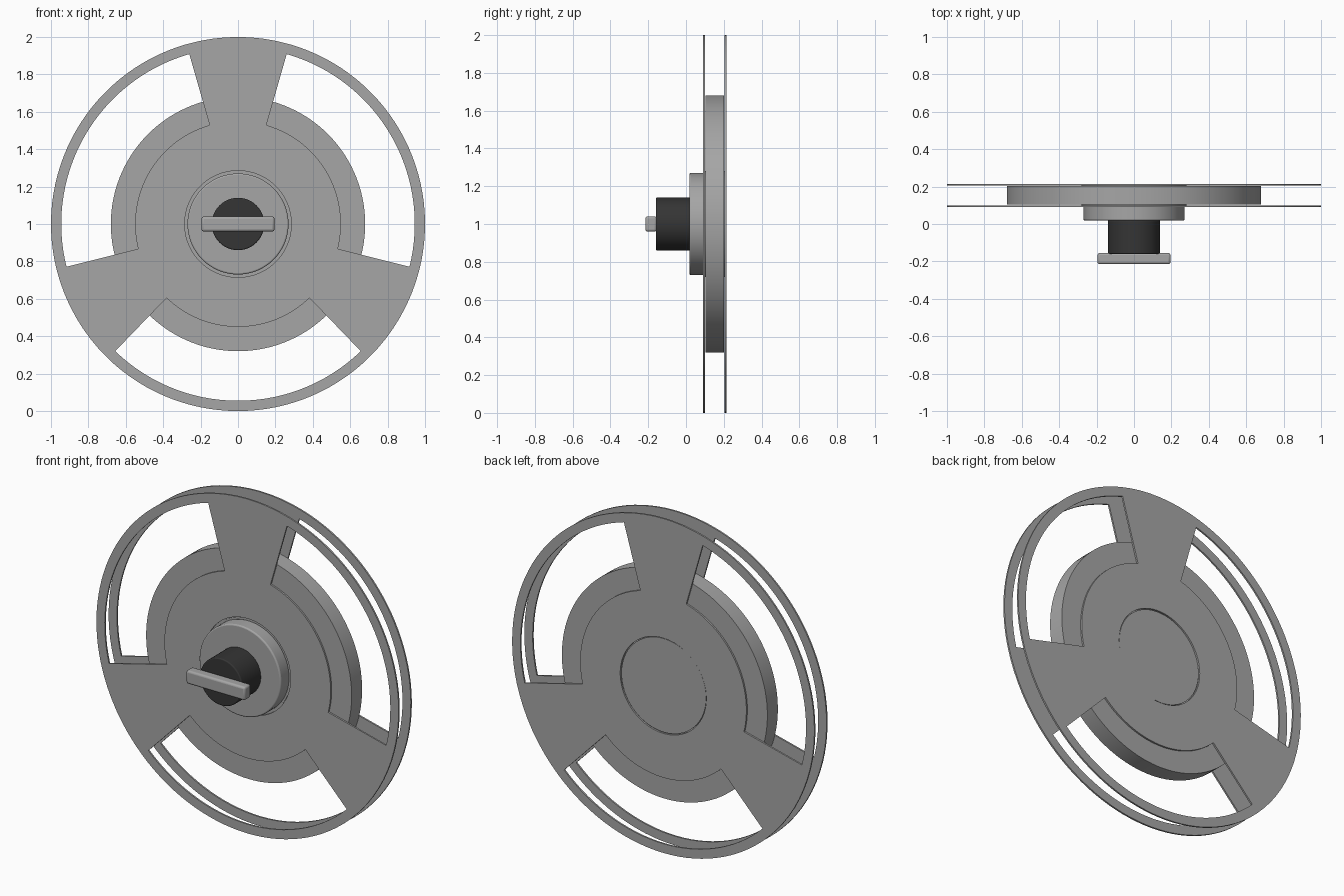
import bpy, bmesh, math
from mathutils import Matrix

if "Cube" in bpy.data.objects:
    bpy.data.objects.remove(bpy.data.objects["Cube"])

CZ = 1.0  # height of the reel axis


def material(name, v):
    m = bpy.data.materials.new(name)
    m.diffuse_color = (v, v, v, 1)
    m.use_nodes = True
    m.node_tree.nodes["Principled BSDF"].inputs["Base Color"].default_value = m.diffuse_color
    return m


GREY = material("grey metal", 0.38)
DARK = material("black rubber", 0.035)


def finish(name, bm, mat, bevel=0):
    bmesh.ops.recalc_face_normals(bm, faces=bm.faces[:])
    me = bpy.data.meshes.new(name)
    bm.to_mesh(me)
    bm.free()
    ob = bpy.data.objects.new(name, me)
    bpy.context.collection.objects.link(ob)
    me.materials.append(mat)
    if bevel:
        b = ob.modifiers.new("bevel", 'BEVEL')
        b.width, b.segments, b.limit_method = bevel, 3, 'ANGLE'
    bpy.context.view_layer.objects.active = ob
    ob.select_set(True)
    bpy.ops.object.shade_smooth_by_angle(angle=math.radians(35))
    ob.select_set(False)
    return ob


def disc(name, r, y0, y1, mat, bevel=0, n=120):
    bm = bmesh.new()
    m = Matrix.Translation((0, (y0 + y1) / 2, CZ)) @ Matrix.Rotation(math.pi / 2, 4, 'X')
    bmesh.ops.create_cone(bm, cap_ends=True, segments=n, radius1=r, radius2=r,
                          depth=y1 - y0, matrix=m)
    return finish(name, bm, mat, bevel)


def flange(name, y0, y1):
    # polar grid of cells: hub plate, three spokes, outer rim
    bm = bmesh.new()
    radii = (0.285, 0.55, 0.945, 1.0)
    half = 16
    angles = []
    for k in range(3):
        c = 90 + 120 * k
        angles += [(c - half + 4 * i, True) for i in range(8)]
        angles += [(c + half + 88 * i / 30, False) for i in range(30)]
    rings = [[bm.verts.new((r * math.cos(math.radians(a)), y0,
                            CZ + r * math.sin(math.radians(a)))) for a, _ in angles]
             for r in radii]
    n = len(angles)
    for i, (_, spoke) in enumerate(angles):
        j = (i + 1) % n
        for k in range(3):
            if k != 1 or spoke:
                bm.faces.new((rings[k][i], rings[k][j], rings[k + 1][j], rings[k + 1][i]))
    # thickness
    ext = bmesh.ops.extrude_face_region(bm, geom=bm.faces[:], use_keep_orig=True)
    top = [v for v in ext["geom"] if isinstance(v, bmesh.types.BMVert)]
    bmesh.ops.translate(bm, verts=top, vec=(0, y1 - y0, 0))
    return finish(name, bm, GREY)


# reel
flange("front_flange", 0.09, 0.1)
flange("back_flange", 0.205, 0.215)
disc("wound_tape", 0.68, 0.103, 0.202, GREY)
disc("hub_core", 0.28, 0.1, 0.21, GREY)

# mounting hub and knob
disc("hub_plate", 0.27, 0.018, 0.102, GREY, 0.008)
disc("knob", 0.14, -0.16, 0.02, DARK, 0.006, 64)

# grip bar across the knob
bm = bmesh.new()
bmesh.ops.create_cube(bm, size=1, matrix=Matrix.Translation((0, -0.185, CZ)) @
                      Matrix.Diagonal((0.39, 0.06, 0.08, 1)))
finish("grip_bar", bm, GREY, 0.012)
